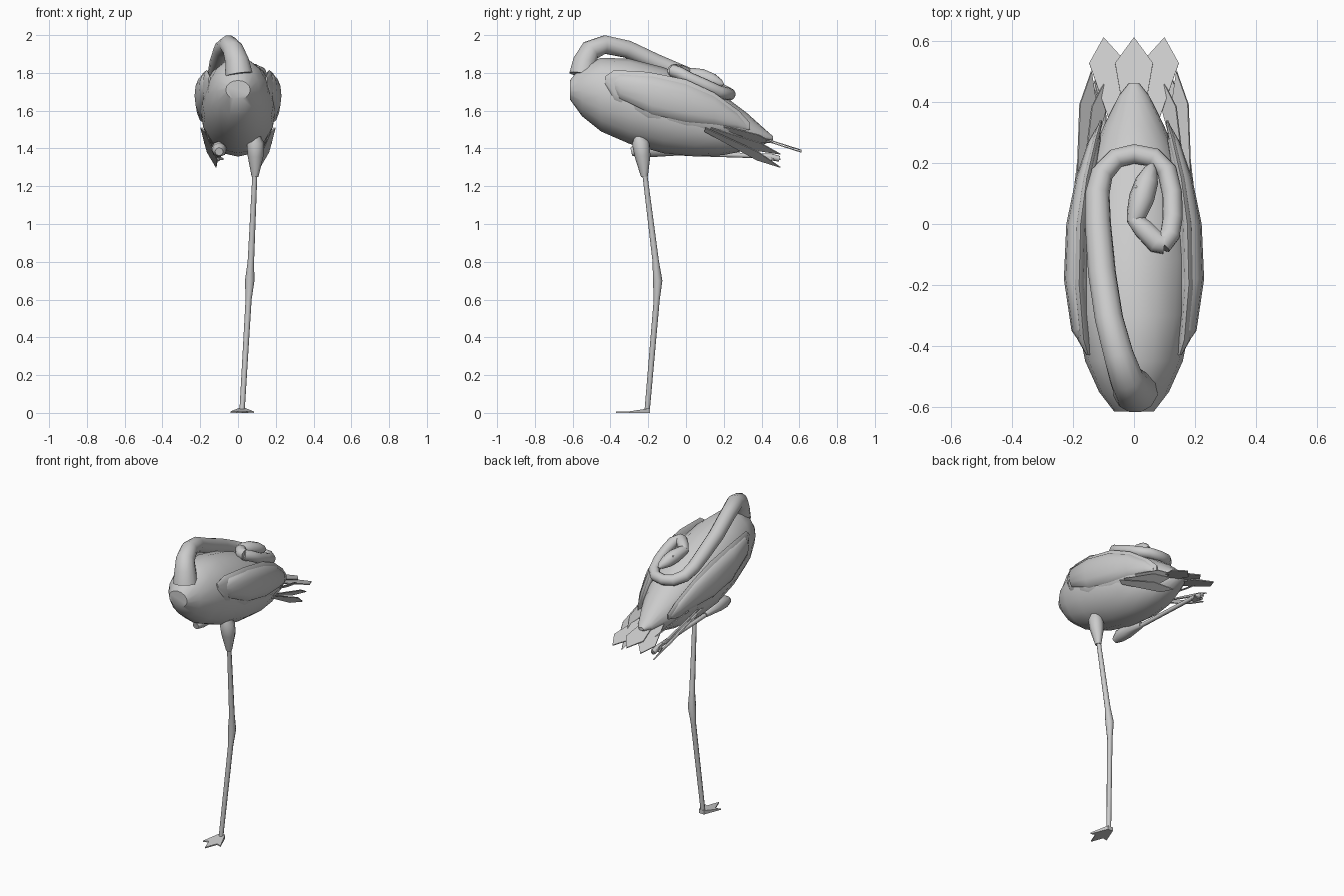
import bpy, bmesh, math
from mathutils import Vector

if "Cube" in bpy.data.objects:
    bpy.data.objects.remove(bpy.data.objects["Cube"])

grey = bpy.data.materials.new("pale grey")
grey.diffuse_color = (0.6, 0.6, 0.6, 1)
grey.use_nodes = True
grey.node_tree.nodes["Principled BSDF"].inputs["Base Color"].default_value = grey.diffuse_color


def finish(name, bm, smooth=True, angle=40):
    bmesh.ops.recalc_face_normals(bm, faces=bm.faces)
    me = bpy.data.meshes.new(name)
    bm.to_mesh(me)
    bm.free()
    ob = bpy.data.objects.new(name, me)
    bpy.context.collection.objects.link(ob)
    me.materials.append(grey)
    if smooth:
        bpy.ops.object.select_all(action='DESELECT')
        ob.select_set(True)
        bpy.context.view_layer.objects.active = ob
        bpy.ops.object.shade_smooth_by_angle(angle=math.radians(angle))
    return ob


def skin(name, rings, angle=40):
    """Join rings of points into a closed skin."""
    bm = bmesh.new()
    vs = [[bm.verts.new(p) for p in r] for r in rings]
    n = len(vs[0])
    for a, b in zip(vs, vs[1:]):
        for i in range(n):
            j = (i + 1) % n
            bm.faces.new((a[i], a[j], b[j], b[i]))
    bm.faces.new(vs[0])
    bm.faces.new(vs[-1])
    return finish(name, bm, angle=angle)


def hull(name, stations, sides=16):
    """Upright elliptical sections: y, bottom, top, centre x, half width."""
    rings = []
    for y, lo, hi, cx, hw in stations:
        rings.append([(cx + hw * math.cos(t), y, (lo + hi) / 2 + (hi - lo) / 2 * math.sin(t))
                      for t in (2 * math.pi * i / sides for i in range(sides))])
    return skin(name, rings)


def tube(name, path, sides=10, angle=50):
    """Round sections along a path of x, y, z, radius."""
    pts = [Vector(p[:3]) for p in path]
    rings, u = [], None
    for i, p in enumerate(pts):
        d = (pts[min(i + 1, len(pts) - 1)] - pts[max(i - 1, 0)]).normalized()
        if u is None:
            u = d.orthogonal()
        u = (u - d * u.dot(d)).normalized()
        v = d.cross(u)
        r = path[i][3]
        rings.append([p + r * (math.cos(t) * u + math.sin(t) * v)
                      for t in (2 * math.pi * k / sides for k in range(sides))])
    return skin(name, rings, angle)


def feather(name, base, tip, across, width):
    """Thin pointed blade from base to tip."""
    b, t = Vector(base), Vector(tip)
    a = Vector(across).normalized() * width
    n = (t - b).cross(a).normalized() * 0.003
    outline = [b - a * .45, b.lerp(t, .7) - a, t, b.lerp(t, .7) + a, b + a * .45]
    bm = bmesh.new()
    top = [bm.verts.new(p + n) for p in outline]
    bot = [bm.verts.new(p - n) for p in outline]
    bm.faces.new(top)
    bm.faces.new(bot[::-1])
    for i in range(5):
        j = (i + 1) % 5
        bm.faces.new((top[i], bot[i], bot[j], top[j]))
    return finish(name, bm, smooth=False)


# Body
hull("body", [
    (-.615, 1.66, 1.76, 0, .065), (-.55, 1.57, 1.84, 0, .115),
    (-.45, 1.49, 1.88, 0, .16), (-.3, 1.425, 1.875, 0, .19),
    (-.12, 1.375, 1.83, 0, .2), (.05, 1.357, 1.76, 0, .185),
    (.2, 1.365, 1.68, 0, .15), (.32, 1.39, 1.59, 0, .1),
    (.42, 1.425, 1.5, 0, .05), (.46, 1.445, 1.465, 0, .018)])

# Folded wings, with a flat under layer, and long feathers behind
for s, side in ((1, "right"), (-1, "left")):
    hull(side + "_wing", [
        (-.39, 1.72, 1.76, s * .165, .012), (-.35, 1.66, 1.795, s * .175, .03),
        (-.18, 1.575, 1.785, s * .187, .043), (0, 1.535, 1.745, s * .182, .04),
        (.15, 1.52, 1.68, s * .158, .033), (.27, 1.505, 1.59, s * .13, .02),
        (.32, 1.5, 1.53, s * .115, .006)], 12)
    hull(side + "_wing_under_layer", [
        (-.43, 1.74, 1.78, s * .15, .006), (-.38, 1.65, 1.815, s * .165, .02),
        (-.2, 1.555, 1.805, s * .18, .025), (0, 1.515, 1.765, s * .175, .025),
        (.15, 1.49, 1.695, s * .155, .02), (.28, 1.49, 1.6, s * .125, .012),
        (.34, 1.5, 1.535, s * .108, .004)], 12)
    for k, (base, tip, w) in enumerate([
            ((.185, .1, 1.5), (.115, .5, 1.30), .035),
            ((.175, .13, 1.5), (.14, .5, 1.37), .035),
            ((.15, .2, 1.51), (.1, .46, 1.43), .03)]):
        feather(f"{side}_wing_feather_{k + 1}", (s * base[0], *base[1:]),
                (s * tip[0], *tip[1:]), (s * .75, .1, .6), w)

# Tail feathers
for k, (x0, x1, z) in enumerate([(-.05, -.1, 1.38), (0, 0, 1.39), (.05, .1, 1.38)]):
    feather(f"tail_feather_{k + 1}", (x0, .33, z + .09), (x1, .612, z), (1, 0, 0), .062)

# Neck curled over the back
tube("neck", [
    (.005, -.545, 1.79, .075), (-.005, -.535, 1.86, .065), (-.025, -.505, 1.92, .056),
    (-.05, -.43, 1.95, .05), (-.082, -.31, 1.925, .047), (-.105, -.16, 1.855, .046),
    (-.118, 0, 1.79, .043), (-.12, .1, 1.745, .04), (-.105, .165, 1.715, .037),
    (-.06, .215, 1.695, .034), (0, .23, 1.687, .033), (.065, .218, 1.69, .033),
    (.108, .175, 1.7, .033), (.125, .1, 1.735, .033), (.127, .02, 1.77, .033),
    (.118, -.035, 1.8, .033), (.09, -.07, 1.812, .033)], 12)

# Head and bill
tube("bill", [(.1, -.065, 1.812, .034), (.075, -.062, 1.812, .036),
              (.03, -.015, 1.805, .034), (-.005, .02, 1.795, .024)])
tube("head", [(-.005, 0, 1.8, .02), (.008, .03, 1.795, .033), (.025, .085, 1.78, .042),
              (.042, .14, 1.76, .038), (.055, .18, 1.745, .022), (.06, .198, 1.738, .006)])
bm = bmesh.new()
bmesh.ops.create_uvsphere(bm, u_segments=8, v_segments=6, radius=.006)
bmesh.ops.translate(bm, verts=bm.verts, vec=(.008, .12, 1.795))
finish("eye", bm)

# Standing leg
tube("standing_thigh", [(.09, -.25, 1.48, .02), (.092, -.24, 1.43, .046),
                        (.093, -.23, 1.36, .042), (.09, -.22, 1.25, .018)], 8)
tube("standing_leg", [(.09, -.22, 1.28, .013), (.068, -.16, .8, .017), (.062, -.15, .7, .025),
                      (.056, -.155, .6, .016), (.022, -.205, .02, .014)], 8)


def foot(name, origin, scale, z0, heel, back=False):
    """Webbed foot: fan of three toes."""
    fan = [(-.018, 0), (-.062, -.11), (-.03, -.1), (0, -.18), (.03, -.1), (.062, -.11), (.018, 0)]
    s = -1 if back else 1
    bm = bmesh.new()
    lo = [bm.verts.new((origin[0] + x * scale, origin[1] + s * y * scale, z0)) for x, y in fan]
    hi = [bm.verts.new((origin[0] + x * scale, origin[1] + s * y * scale,
                        z0 + (heel if y == 0 else .008))) for x, y in fan]
    for i in range(len(fan)):
        j = (i + 1) % len(fan)
        bm.faces.new((lo[i], lo[j], hi[j], hi[i]))
    bm.faces.new(lo)
    bm.faces.new(hi)
    finish(name, bm, smooth=False)


foot("standing_foot", (.022, -.19), 1, 0, .025)

# Tucked leg under the belly
tube("tucked_thigh", [(-.1, -.29, 1.383, .022), (-.1, -.25, 1.392, .038),
                      (-.1, -.18, 1.397, .043), (-.1, -.05, 1.38, .018)], 8)
tube("tucked_leg", [(-.1, -.1, 1.378, .013), (-.1, .1, 1.37, .013),
                    (-.105, .42, 1.36, .013), (-.108, .45, 1.355, .018), (-.108, .495, 1.345, .015)], 8)
foot("tucked_foot", (-.108, .41), .5, 1.34, .02, True)
